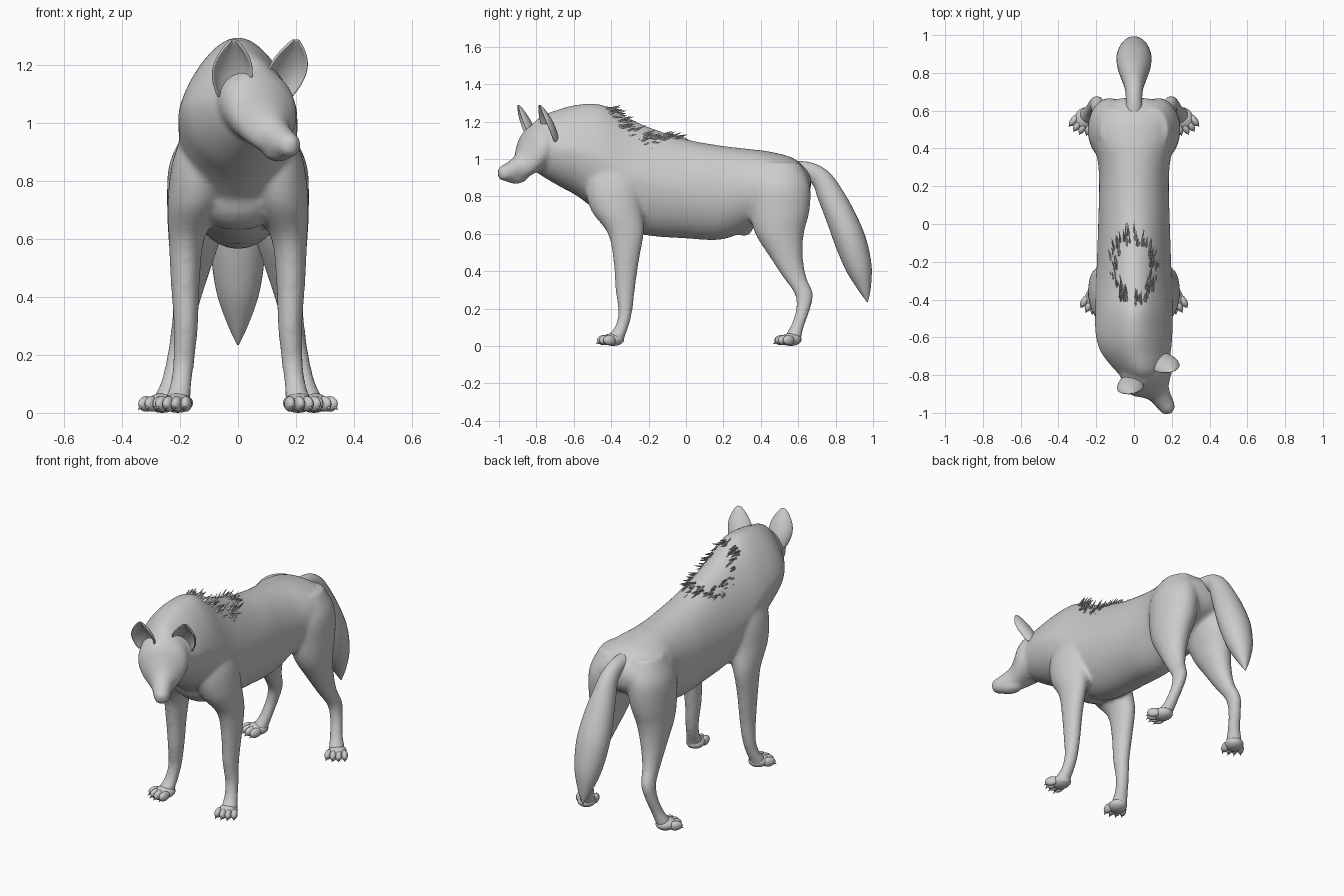
import bpy, bmesh, math, random
from mathutils import Vector, Matrix

if "Cube" in bpy.data.objects:
    bpy.data.objects.remove(bpy.data.objects["Cube"])

random.seed(4)
YAW = math.radians(32)                       # head is turned towards +x
FWD = Vector((math.sin(YAW), -math.cos(YAW), 0))
SIDE = Vector((math.cos(YAW), math.sin(YAW), 0))
X, Y, Z = Vector((1, 0, 0)), Vector((0, 1, 0)), Vector((0, 0, 1))


def finish(name, bm):
    bmesh.ops.recalc_face_normals(bm, faces=bm.faces)
    me = bpy.data.meshes.new(name)
    bm.to_mesh(me)
    bm.free()
    for p in me.polygons:
        p.use_smooth = True
    ob = bpy.data.objects.new(name, me)
    bpy.context.collection.objects.link(ob)
    return ob


def smooth_path(pts, steps=5):
    """Catmull-Rom through (x, y, z, ru, rv) sections."""
    out = []
    for i in range(len(pts) - 1):
        q = [pts[max(i - 1, 0)], pts[i], pts[i + 1], pts[min(i + 2, len(pts) - 1)]]
        for k in range(steps):
            t = k / steps
            out.append([0.5 * (2 * b + (c - a) * t + (2 * a - 5 * b + 4 * c - d) * t * t
                               + (3 * b - a - 3 * c + d) * t ** 3) for a, b, c, d in zip(*q)])
    return out + [list(pts[-1])]


def withers(y):
    """How much the upper torso narrows towards the shoulders."""
    return .28 * min(max((.1 - y) / .4, 0), 1)


def loft(bm, pts, u, v=None, n=32, taper=None):
    """Closed tube of ellipses; v=None keeps rings square to the path."""
    path, rings = smooth_path(pts), []
    for i, p in enumerate(path):
        a, b = path[max(i - 1, 0)], path[min(i + 1, len(path) - 1)]
        w = v or (Vector(b[:3]) - Vector(a[:3])).normalized().cross(u)
        ring = []
        for k in range(n):
            t = 2 * math.pi * k / n
            g = 1 - taper(p[1]) * max(math.sin(t), 0) if taper else 1
            ring.append(bm.verts.new(Vector(p[:3]) + u * max(p[3], .002) * math.cos(t) * g
                                     + w * max(p[4], .002) * math.sin(t)))
        rings.append(ring)
    for r, s in zip(rings, rings[1:]):
        for k in range(n):
            bm.faces.new((r[k], r[(k + 1) % n], s[(k + 1) % n], s[k]))
    bm.faces.new(rings[0])
    bm.faces.new(rings[-1])


def ball(bm, c, r, rot=0.0):
    m = Matrix.Translation(c) @ Matrix.Rotation(rot, 4, 'Z') @ Matrix.Diagonal((*r, 1))
    bmesh.ops.create_uvsphere(bm, u_segments=16, v_segments=10, radius=1, matrix=m)


def spike(bm, base, d, length, r):
    m = (Matrix.Translation(Vector(base) + d * length / 2)
         @ d.to_track_quat('Z', 'Y').to_matrix().to_4x4())
    bmesh.ops.create_cone(bm, cap_ends=True, segments=6, radius1=r, radius2=0.0005,
                          depth=length, matrix=m)


def mirrored(pts, s):
    return [(s * p[0], *p[1:]) for p in pts]


TORSO = [(.05, -.84, 1.06, .08, .10), (.04, -.78, 1.07, .135, .155), (.01, -.68, 1.06, .185, .205),
         (0, -.58, 1.045, .204, .245), (0, -.46, 1.0, .206, .292), (0, -.34, .93, .203, .305),
         (0, -.2, .88, .197, .29), (0, 0, .84, .19, .265), (0, .18, .82, .185, .252),
         (0, .32, .835, .19, .22), (0, .44, .86, .215, .18), (0, .56, .875, .215, .135),
         (0, .63, .87, .17, .09), (0, .66, .87, .1, .05), (0, .668, .87, .03, .02)]
FORELEG = [(.10, -.40, 1.03, .06, .09), (.125, -.39, .88, .098, .15), (.145, -.37, .73, .098, .14),
           (.177, -.322, .6, .062, .096), (.182, -.32, .45, .05, .068), (.18, -.325, .3, .042, .052),
           (.187, -.325, .18, .037, .037), (.197, -.345, .1, .037, .037),
           (.207, -.375, .05, .043, .048), (.208, -.38, .01, .04, .045)]
HINDLEG = [(.10, .50, .98, .08, .11), (.125, .50, .86, .112, .163), (.135, .50, .72, .11, .16),
           (.15, .50, .6, .09, .13), (.165, .535, .48, .065, .09), (.18, .58, .37, .045, .063),
           (.195, .63, .28, .037, .05), (.21, .627, .2, .034, .038), (.23, .597, .11, .035, .036),
           (.25, .572, .05, .042, .046), (.255, .56, .01, .04, .045)]

# Torso, neck, legs and head, fused into one skin
bm = bmesh.new()
loft(bm, TORSO, X, Z, 48, withers)
ball(bm, (0, -.37, .77), (.17, .13, .14))                        # breast
for s in (-1, 1):
    loft(bm, mirrored(FORELEG, s), X, Y)
    loft(bm, mirrored(HINDLEG, s), X, Y)
ball(bm, (0, .31, .63), (.03, .05, .045))
HEAD = [(-.14, 1.08, .06, .06), (-.09, 1.08, .115, .115), (0, 1.06, .138, .128),
        (.05, 1.03, .125, .12), (.085, .987, .088, .096), (.12, .952, .06, .072),
        (.18, .93, .048, .052), (.222, .924, .037, .037), (.236, .922, .015, .015)]
O = Vector((.07, -.8, 0))
loft(bm, [(*(O + FWD * s + Z * z), w, h) for s, z, w, h in HEAD], SIDE, Z)
ball(bm, O + FWD * .13 + Z * .897, (.042, .07, .03), YAW)        # lower jaw
ball(bm, O + FWD * .222 + Z * .937, (.024, .02, .018), YAW)      # nose
body = finish("body", bm)
rm = body.modifiers.new("fuse", 'REMESH')
rm.mode, rm.voxel_size, rm.use_smooth_shade = 'VOXEL', .011, True
sm = body.modifiers.new("soften", 'SMOOTH')
sm.factor, sm.iterations = .5, 10

# Paws: four toes with claws, and a heel pad
for label, c, ang in (("front", (.208, -.39), 20), ("hind", (.262, .56), 28)):
    for s, sn in ((-1, "left"), (1, "right")):
        a = math.radians(ang) * s
        f = Vector((math.sin(a), -math.cos(a), 0))
        l = Vector((math.cos(a), math.sin(a), 0))
        base = Vector((s * c[0], c[1], 0))
        bm = bmesh.new()
        ball(bm, base + Z * .034, (.052, .06, .034), a)
        for k in (-1.5, -.5, .5, 1.5):
            fan = a + k * .13
            d = Vector((math.sin(fan), -math.cos(fan), 0))
            t = base + l * k * .029 + f * (.053 - .012 * abs(k))
            ball(bm, t + Z * .031, (.019, .038, .027), fan)
            spike(bm, t + d * .026 + Z * .022, (d - Z * .6).normalized(), .022, .008)
        finish(label + "_paw_" + sn, bm)

# Bushy tail
bm = bmesh.new()
loft(bm, [(0, .56, .94, .05, .05), (0, .655, .935, .043, .048), (0, .725, .89, .05, .056),
          (0, .775, .80, .066, .07), (0, .827, .69, .085, .079), (0, .879, .56, .093, .084),
          (0, .924, .42, .075, .07), (0, .954, .31, .038, .036), (0, .97, .235, .003, .003)], X)
finish("tail", bm)

# Cupped ears
WIDTHS = [.045, .056, .065, .069, .068, .061, .048, .03, .006]
for name, base, tip, turn in (("ear_right", (.14, -.705, 1.09), (.2, -.785, 1.29), -18),
                              ("ear_left", (-.025, -.82, 1.09), (-.015, -.9, 1.29), -25)):
    q = Matrix.Rotation(math.radians(turn), 3, 'Z')
    l, f = q @ SIDE, q @ FWD
    bm, rows = bmesh.new(), []
    for i, w in enumerate(WIDTHS):
        c = Vector(base).lerp(Vector(tip), i / (len(WIDTHS) - 1))
        rows.append([bm.verts.new(c + l * w * math.sin(t) - f * w * .8 * (math.cos(t) - .4))
                     for t in [math.radians(-85 + 17 * k) for k in range(11)]])
    for r, s in zip(rows, rows[1:]):
        for k in range(10):
            bm.faces.new((r[k], r[k + 1], s[k + 1], s[k]))
    ear = finish(name, bm)
    so = ear.modifiers.new("thickness", 'SOLIDIFY')
    so.thickness, so.offset = .01, 0
    sub = ear.modifiers.new("round", 'SUBSURF')
    sub.levels = sub.render_levels = 2

# Mane tufts in an oval ring over the shoulders
spine = smooth_path(TORSO, 8)
bm = bmesh.new()
for i in range(110):
    t, r = random.uniform(0, 2 * math.pi), random.uniform(.75, 1.1)
    x, y = .11 * r * math.cos(t), -.25 + .18 * r * math.sin(t)
    p = min(spine, key=lambda p: abs(p[1] - y))
    g = 1 - withers(y)
    th = math.acos(x / (p[3] * g))
    z = p[2] + p[4] * math.sin(th) - .012
    d = Vector((x * 2, .8, random.uniform(-.1, .35))).normalized()
    spike(bm, (x, y, z), d, random.uniform(.05, .085), .008)
finish("mane", bm)
